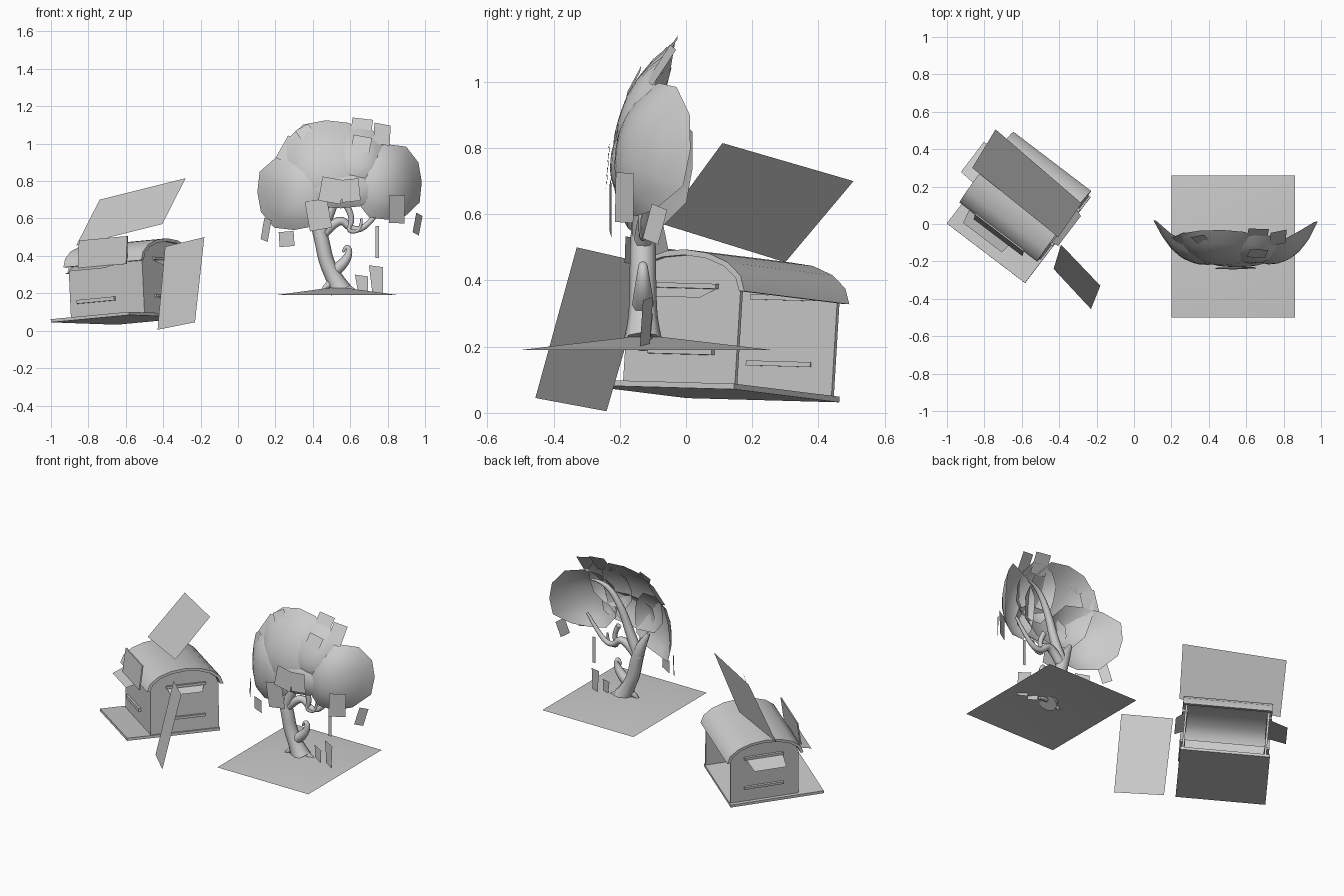
import bpy, bmesh
from math import cos, sin, pi, radians, atan
from mathutils import Matrix, Vector

cube = bpy.data.objects.get("Cube")
if cube:
    bpy.data.objects.remove(cube, do_unlink=True)

clay = bpy.data.materials.new("clay_grey")
clay.use_nodes = True
clay.diffuse_color = (0.6, 0.6, 0.6, 1)
clay.node_tree.nodes["Principled BSDF"].inputs["Base Color"].default_value = (0.6, 0.6, 0.6, 1)


def finish(ob, smooth=False):
    """Link an object, colour it and optionally smooth it."""
    bpy.context.scene.collection.objects.link(ob)
    ob.data.materials.append(clay)
    if smooth:
        bpy.ops.object.select_all(action="DESELECT")
        ob.select_set(True)
        bpy.context.view_layer.objects.active = ob
        if ob.type == "CURVE":
            bpy.ops.object.convert(target="MESH")
        bpy.ops.object.shade_smooth_by_angle(angle=radians(50))
    return ob


def mesh(name, verts, faces, matrix=None, smooth=False):
    me = bpy.data.meshes.new(name)
    me.from_pydata([tuple(v) for v in verts], [], faces)
    bm = bmesh.new()
    bm.from_mesh(me)
    bmesh.ops.recalc_face_normals(bm, faces=bm.faces)
    bm.to_mesh(me)
    bm.free()
    ob = bpy.data.objects.new(name, me)
    if matrix:
        ob.matrix_world = matrix
    return finish(ob, smooth)


def prism(name, profile, u0, u1, smooth=False):
    """Extrude a (v, z) profile along the hut's length."""
    n = len(profile)
    verts = [(u, v, z) for u in (u0, u1) for v, z in profile]
    sides = [(i, (i + 1) % n, (i + 1) % n + n, i + n) for i in range(n)]
    return mesh(name, verts, sides + [tuple(range(n)), tuple(range(n, 2 * n))], HUT, smooth)


def box(name, u0, u1, v0, v1, z0, z1):
    return prism(name, [(v0, z0), (v1, z0), (v1, z1), (v0, z1)], u0, u1)


def quad(name, *corners, matrix=None):
    return mesh(name, corners, [(0, 1, 2, 3)], matrix)


# Hut frame: origin at the front right corner of its walls, slightly tilted
U = Vector((0.795, -0.606, 0.075)).normalized()
V = Vector((0.606, 0.795, -0.022)).normalized()
W = U.cross(V).normalized()
HUT = Matrix((U, V, W)).transposed().to_4x4()
HUT.translation = (-0.5, -0.19, 0.097)
LEN, DEP, WALL, MID = 0.495, 0.425, 0.28, 0.212


def arc(a, b, n=8):
    return [(MID + a * cos(pi * i / n), WALL + b * sin(pi * i / n)) for i in range(n + 1)]


# Hut: floor, three walls with an open back, and the barrel roof
box("floor", -LEN - 0.022, 0.01, -0.15, 0.43, -0.017, 0)
box("front_wall", -LEN, 0, 0, 0.012, 0, WALL)
gable = [(0, 0), (DEP, 0)] + arc(MID, 0.105)
prism("right_gable", gable, -0.012, 0)
prism("left_gable", gable, -LEN, -LEN + 0.012)
prism("roof", arc(0.238, 0.122) + arc(0.218, 0.105)[::-1], -LEN - 0.015, 0.015, True)

# Rails and hinged awnings
for side, wall, out, reach in (("right", 0, 1, 0.05), ("left", -LEN, -1, 0.11)):
    for label, z in (("lower", 0.085), ("upper", 0.285)):
        u0, u1 = sorted((wall - out * 0.016, wall + out * 0.015))
        box(f"{side}_{label}_rail", u0, u1, 0.095, 0.34, z, z + 0.015)
    quad(side + "_awning", (wall, 0.1, 0.285), (wall, 0.33, 0.285),
         (wall + out * reach, 0.31, 0.255), (wall + out * reach, 0.11, 0.255), matrix=HUT)
box("front_lower_rail", -0.44, -0.19, -0.015, 0.014, 0.08, 0.1)
quad("front_awning", (-0.45, 0, 0.285), (-0.15, 0, 0.285),
     (-0.17, -0.1, 0.25), (-0.43, -0.1, 0.25), matrix=HUT)
prism("front_shutter", [(-0.05, 0.265), (-0.042, 0.265), (-0.022, 0.415), (-0.03, 0.415)], -0.395, -0.07)

# Loose panels above and beside the hut
quad("roof_panel", (-0.28, 0.11, 0.815), (-0.74, 0.506, 0.7),
     (-0.865, 0.3, 0.455), (-0.405, -0.07, 0.57))
quad("side_panel", (-0.18, -0.33, 0.5), (-0.39, -0.11, 0.45),
     (-0.43, -0.24, 0.005), (-0.23, -0.455, 0.045))

# Ground under the tree, rising to the trunk
mesh("ground", [(0.2, -0.5, 0.19), (0.86, -0.5, 0.19), (0.86, 0.26, 0.19), (0.2, 0.26, 0.19),
                (0.53, -0.12, 0.235)], [(i, (i + 1) % 4, 4) for i in range(4)], smooth=True)


def limb(name, *points):
    """Tapered tube through (x, y, z, radius) points."""
    cu = bpy.data.curves.new(name, "CURVE")
    cu.dimensions = "3D"
    cu.bevel_depth = 1
    cu.bevel_resolution = 2
    cu.resolution_u = 4
    cu.use_fill_caps = True
    sp = cu.splines.new("NURBS")
    sp.points.add(len(points) - 1)
    for p, (x, y, z, r) in zip(sp.points, points):
        p.co = (x, y, z, 1)
        p.radius = r
    sp.order_u = 3
    sp.use_endpoint_u = True
    return finish(bpy.data.objects.new(name, cu), True)


# Tree trunk, branches and roots
limb("trunk", (0.55, -0.13, 0.215, 0.06), (0.52, -0.13, 0.27, 0.045), (0.47, -0.13, 0.37, 0.04),
     (0.45, -0.13, 0.48, 0.04), (0.42, -0.13, 0.58, 0.035), (0.37, -0.14, 0.67, 0.012))
limb("hooked_branch", (0.5, -0.13, 0.31, 0.035), (0.56, -0.13, 0.35, 0.03),
     (0.6, -0.13, 0.42, 0.018), (0.58, -0.13, 0.46, 0.012), (0.56, -0.13, 0.42, 0.006))
limb("upper_branch", (0.43, -0.13, 0.5, 0.035), (0.5, -0.13, 0.65, 0.028),
     (0.55, -0.12, 0.8, 0.022), (0.65, -0.1, 0.95, 0.015), (0.74, -0.08, 0.95, 0.006))
limb("right_branch", (0.44, -0.13, 0.5, 0.03), (0.54, -0.12, 0.62, 0.024),
     (0.61, -0.12, 0.53, 0.018), (0.7, -0.12, 0.56, 0.015), (0.8, -0.12, 0.7, 0.008))
limb("curled_twig", (0.58, -0.13, 0.67, 0.018), (0.62, -0.13, 0.6, 0.015),
     (0.58, -0.13, 0.53, 0.012), (0.66, -0.13, 0.53, 0.01), (0.66, -0.13, 0.6, 0.006))
limb("left_root", (0.53, -0.13, 0.27, 0.03), (0.48, -0.14, 0.25, 0.02), (0.45, -0.15, 0.215, 0.008))
limb("right_root", (0.53, -0.13, 0.25, 0.03), (0.58, -0.12, 0.235, 0.02), (0.63, -0.11, 0.21, 0.008))
for i, (x0, x1, top) in enumerate(((0.7, 0.775, 0.35), (0.625, 0.695, 0.3))):
    quad(f"stump_plank_{i}", (x0 + 0.02, -0.11, 0.19), (x1, -0.14, 0.19),
         (x1, -0.13, top - 0.01), (x0, -0.1, top))


def dish(x, z):
    """Depth of the canopy shell at a point of its outline."""
    return -0.23 + 0.2 * abs((x - 0.55) / 0.44) ** 3.5 + 0.9 * max(0, z - 0.72) ** 2


def lobe(name, x, z, rx, rz, bulge=0.05, n=12, rings=4):
    """Open, convex leaf shell facing the front."""
    verts, faces = [(x, dish(x, z), z)], []
    for k in range(1, rings + 1):
        r = k / rings
        for i in range(n):
            wob = 1 + 0.04 * (i % 3 - 1) * r
            px = x + rx * r * wob * cos(2 * pi * i / n)
            pz = z + rz * r * wob * sin(2 * pi * i / n)
            verts.append((px, min(0.02, dish(px, pz) + bulge * r ** 3), pz))
    for i in range(n):
        j = (i + 1) % n
        faces.append((0, 1 + i, 1 + j))
        for k in range(rings - 1):
            a = 1 + k * n
            faces.append((a + i, a + n + i, a + n + j, a + j))
    return mesh(name, verts, faces, smooth=True)


# Canopy lobes
lobe("left_lobe", 0.3, 0.74, 0.205, 0.21)
lobe("top_lobe", 0.47, 0.89, 0.24, 0.245)
lobe("upper_right_lobe", 0.64, 0.92, 0.15, 0.17)
lobe("middle_lobe", 0.55, 0.76, 0.2, 0.11, 0.03)
lobe("right_lobe", 0.8, 0.795, 0.19, 0.21)

# Leaf cards following the canopy: x, z, width, height, tilt in degrees, depth offset
cards = [(0.27, 0.97, 0.09, 0.14, 20, 0.05), (0.36, 1.06, 0.08, 0.08, -35, 0.03),
         (0.66, 1.08, 0.11, 0.13, 8, 0.05), (0.77, 1.05, 0.09, 0.13, 12, 0.04),
         (0.15, 0.54, 0.06, 0.12, 15, 0), (0.26, 0.49, 0.09, 0.08, -4, 0.02),
         (0.43, 0.62, 0.12, 0.16, -10, 0), (0.5, 0.75, 0.12, 0.13, 10, -0.008),
         (0.6, 0.75, 0.1, 0.12, -6, -0.006), (0.85, 0.65, 0.1, 0.15, 2, -0.008),
         (0.96, 0.57, 0.06, 0.11, 18, -0.02), (0.66, 1.0, 0.1, 0.09, 12, 0)]
for i, (x, z, w, h, tilt, off) in enumerate(cards):
    y, d = dish(x, z), 0.02
    place = (Matrix.Translation((x, y + off, z))
             @ Matrix.Rotation(atan((dish(x + d, z) - y) / d), 4, "Z")
             @ Matrix.Rotation(-atan((dish(x, z + d) - y) / d), 4, "X")
             @ Matrix.Rotation(radians(tilt), 4, "Y"))
    quad(f"leaf_card_{i}", (-w / 2, 0, -h / 2), (w / 2, 0, -h / 2),
         (w / 2, 0, h / 2), (-w / 2, 0, h / 2), matrix=place)
quad("hanging_vine", (0.735, -0.11, 0.39), (0.755, -0.11, 0.39),
     (0.755, -0.11, 0.56), (0.735, -0.11, 0.56))
